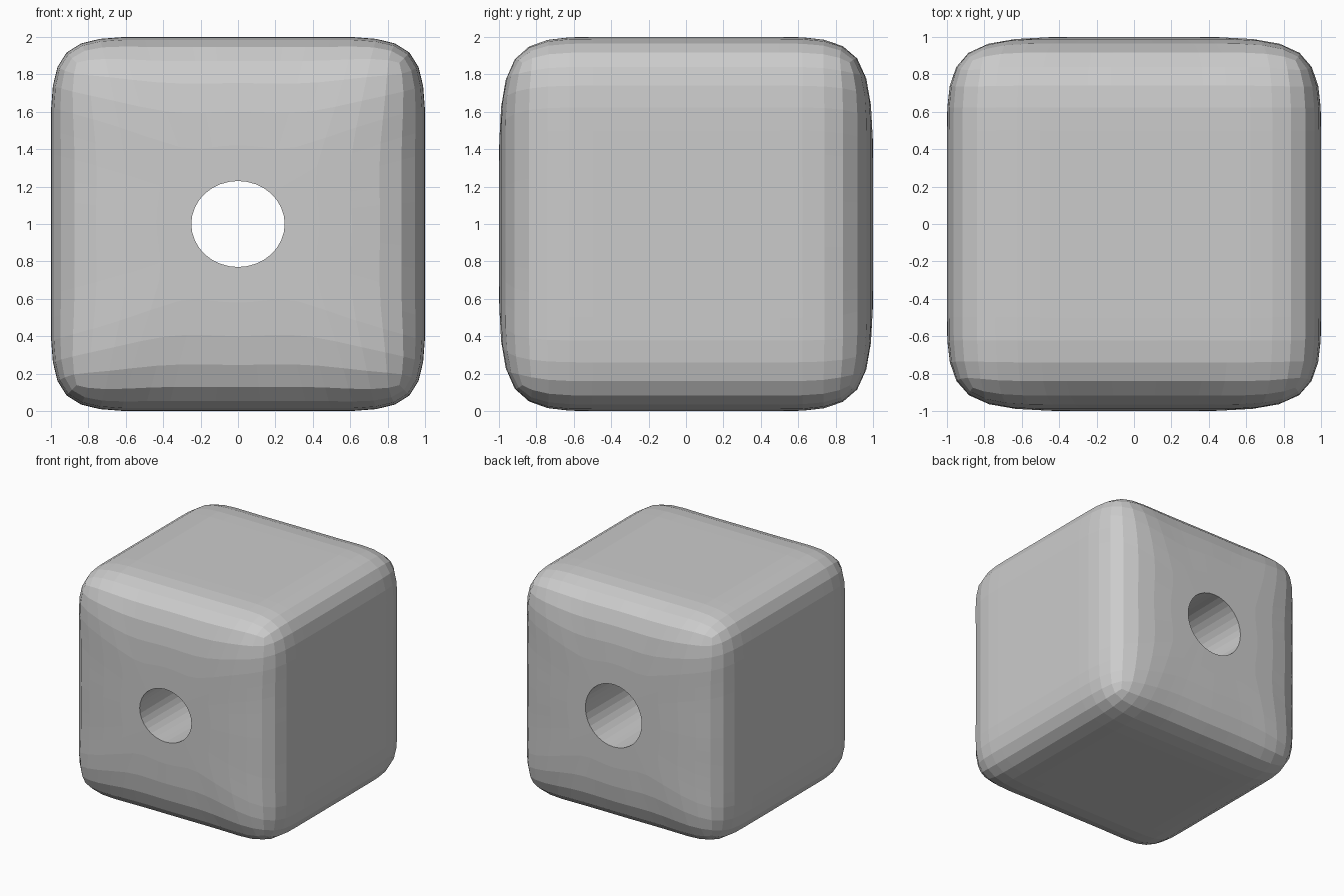
import bpy, bmesh, math

if "Cube" in bpy.data.objects:
    bpy.data.objects.remove(bpy.data.objects["Cube"])

bm = bmesh.new()
crease = bm.edges.layers.float.new("crease_edge")

# cube cage, four by four quads on every side
bmesh.ops.create_cube(bm, size=2.0)
bmesh.ops.subdivide_edges(bm, edges=bm.edges[:], cuts=3, use_grid_fill=True)


def open_hole(side, rx, rz):
    """Open the middle of the front (-1) or back (+1) and round its rim."""
    face_verts = [v for v in bm.verts if abs(v.co.y - side) < 0.01]
    centre = [v for v in face_verts if abs(v.co.x) < 0.1 and abs(v.co.z) < 0.1]
    ring = [v for v in face_verts
            if abs(max(abs(v.co.x), abs(v.co.z)) - 0.5) < 0.1]
    for v in ring:
        a = math.atan2(v.co.z, v.co.x)
        v.co.x = rx * math.cos(a)
        v.co.z = rz * math.sin(a)
    bmesh.ops.delete(bm, geom=centre, context='VERTS')


open_hole(-1, 0.277, 0.255)
open_hole(1, 0.302, 0.302)

# tunnel between the two rims, with crisp rims
rims = [e for e in bm.edges if e.is_boundary]
for e in rims:
    e[crease] = 1.0
bmesh.ops.bridge_loops(bm, edges=rims)
bmesh.ops.recalc_face_normals(bm, faces=bm.faces[:])
bmesh.ops.translate(bm, verts=bm.verts[:], vec=(0, 0, 1))

mesh = bpy.data.meshes.new("cube_bead")
bm.to_mesh(mesh)
bm.free()
bead = bpy.data.objects.new("cube_bead", mesh)
bpy.context.collection.objects.link(bead)

# rounding
sub = bead.modifiers.new("rounding", 'SUBSURF')
sub.levels = 2
sub.render_levels = 2
